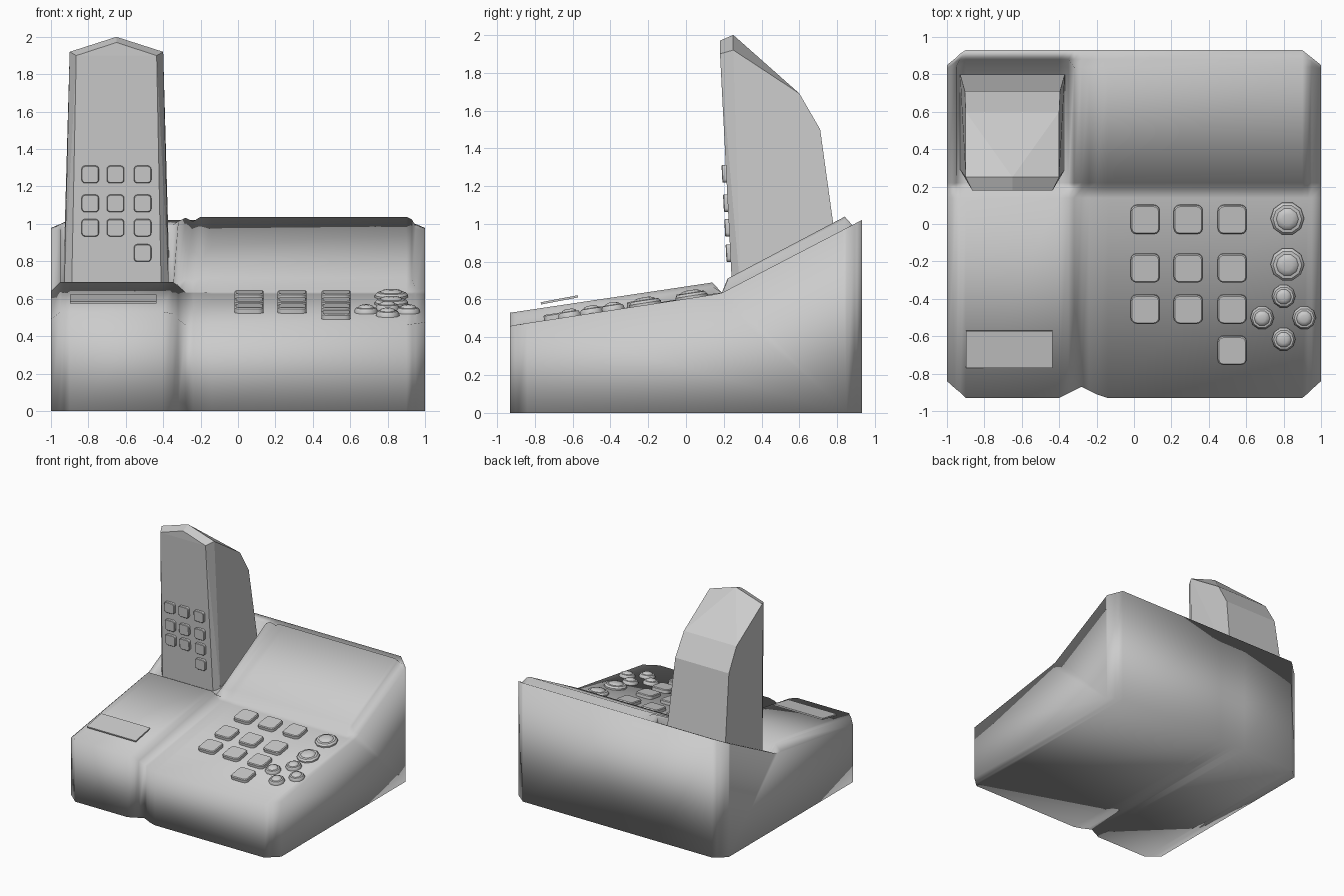
import bpy, bmesh, math
from mathutils import Matrix, Vector

cube = bpy.data.objects.get("Cube")
if cube:
    bpy.data.objects.remove(cube)

grey = bpy.data.materials.new("plain grey")
grey.use_nodes = True
GREY = (0.6, 0.6, 0.6, 1)
grey.diffuse_color = GREY
grey.node_tree.nodes["Principled BSDF"].inputs["Base Color"].default_value = GREY


def finish(name, bm, smooth=None):
    bmesh.ops.recalc_face_normals(bm, faces=bm.faces)
    mesh = bpy.data.meshes.new(name)
    bm.to_mesh(mesh)
    bm.free()
    mesh.materials.append(grey)
    obj = bpy.data.objects.new(name, mesh)
    bpy.context.collection.objects.link(obj)
    if smooth:
        bpy.ops.object.select_all(action='DESELECT')
        obj.select_set(True)
        bpy.context.view_layer.objects.active = obj
        bpy.ops.object.shade_smooth_by_angle(angle=math.radians(smooth))
    return obj


def slope(y):
    return 0.63 + 0.52 * (y - 0.18)


# Base: side profiles lofted across x
# x, front y, front top z, deck back z, slope offsets (low, high), back y
stations = [
    (-1.00, -0.84, 0.49, 0.64, 0, 0, 0.85),
    (-0.95, -0.885, 0.53, 0.69, 0, 0, 0.89),
    (-0.93, -0.90, 0.53, 0.69, -0.03, -0.1, 0.91),
    (-0.90, -0.93, 0.53, 0.69, -0.03, -0.1, 0.93),
    (-0.40, -0.93, 0.53, 0.69, -0.03, -0.1, 0.93),
    (-0.35, -0.905, 0.52, 0.69, -0.03, -0.1, 0.93),
    (-0.32, -0.89, 0.49, 0.67, 0.03, 0.04, 0.93),
    (-0.28, -0.87, 0.46, 0.63, 0.05, 0.06, 0.93),
    (-0.24, -0.89, 0.46, 0.63, 0.04, 0.04, 0.93),
    (-0.20, -0.91, 0.46, 0.63, 0.06, 0.065, 0.93),
    (-0.14, -0.93, 0.46, 0.625, 0.06, 0.065, 0.93),
    (0.90, -0.93, 0.46, 0.625, 0.06, 0.065, 0.93),
    (0.93, -0.905, 0.465, 0.625, 0.05, 0.05, 0.905),
    (0.95, -0.885, 0.467, 0.625, 0, 0, 0.89),
    (1.00, -0.84, 0.475, 0.625, 0, 0, 0.85),
]
bm = bmesh.new()
rings = []
for x, yf, zf, zd, low, high, yb in stations:
    y_top = min(0.84, yb - 0.04)
    y_rim = min(0.88, yb - 0.02)
    profile = [(yf, 0), (yf, zf), (0.14, zd), (0.19, slope(0.19)),
               (0.22, slope(0.22) + low), (y_top, slope(y_top) + high),
               (y_rim, slope(y_rim)), (yb, slope(yb)), (yb, 0)]
    rings.append([bm.verts.new((x, y, z)) for y, z in profile])
for a, b in zip(rings, rings[1:]):
    for i in range(len(a)):
        j = (i + 1) % len(a)
        bm.faces.new((a[i], a[j], b[j], b[i]))
bm.faces.new(rings[0])
bm.faces.new(rings[-1])
finish("base", bm, 180)

# Handset: convex faceted block with a peaked top and chamfered front
HX = -0.65
bm = bmesh.new()
rows = [(0.18, 1.90, 0.215), (0.25, 1.92, 0.25), (0.60, 1.69, 0.25),
        (0.71, 1.50, 0.255), (0.80, 0.85, 0.28), (0.29, 0.62, 0.28),
        (0.246, 0.62, 0.24)]
for y, z, half in rows:
    for side in (-1, 1):
        bm.verts.new((HX + side * half, y, z))
bm.verts.new((HX, 0.18, 1.97))
bm.verts.new((HX, 0.25, 2.0))
bmesh.ops.convex_hull(bm, input=bm.verts)
bmesh.ops.dissolve_limit(bm, angle_limit=0.02, verts=bm.verts, edges=bm.edges)
finish("handset", bm)


def rounded_key(name, place, tilt, size, height):
    bm = bmesh.new()
    bmesh.ops.create_cube(bm, size=1)
    bmesh.ops.scale(bm, vec=(size, size, height), verts=bm.verts)
    upright = [e for e in bm.edges if abs(e.verts[0].co.z - e.verts[1].co.z) > height / 2]
    bmesh.ops.bevel(bm, geom=upright, offset=size * 0.2, segments=3, profile=0.5, affect='EDGES')
    rim = [e for e in bm.edges if all(v.co.z > 0 for v in e.verts)]
    bmesh.ops.bevel(bm, geom=rim, offset=size * 0.04, segments=1, affect='EDGES')
    bm.transform(Matrix.Translation(place) @ Matrix.Rotation(tilt, 4, 'X'))
    finish(name, bm, 35)


def deck(y):
    return 0.46 + 0.154 * (y + 0.93)


DECK_TILT = math.atan(0.154)

# Base keypad: three full rows and one extra key
columns = (0.06, 0.29, 0.525)
keys = [(x, y) for y in (0.025, -0.235, -0.455) for x in columns] + [(columns[2], -0.675)]
for x, y in keys:
    rounded_key("base_key", Vector((x, y, deck(y) + 0.01)), DECK_TILT, 0.155, 0.04)

# Handset keypad
columns = (-0.79, -0.655, -0.51)
keys = [(x, z) for z in (1.265, 1.11, 0.98) for x in columns] + [(columns[2], 0.845)]
for x, z in keys:
    y = 0.18 + 0.0516 * (1.90 - z)
    rounded_key("handset_key", Vector((x, y - 0.005, z)), math.radians(93), 0.093, 0.035)


# Round buttons: lathed ten-sided domes
def round_button(name, x, y, radius):
    bm = bmesh.new()
    outline = [(1, -0.005), (1, 0.012), (0.85, 0.026), (0.66, 0.028), (0.58, 0.036), (0.3, 0.042)]
    loops = []
    for r, z in outline:
        loops.append([bm.verts.new((math.cos(k * math.tau / 10) * r * radius,
                                    math.sin(k * math.tau / 10) * r * radius, z))
                      for k in range(10)])
    for a, b in zip(loops, loops[1:]):
        for k in range(10):
            n = (k + 1) % 10
            bm.faces.new((a[k], a[n], b[n], b[k]))
    bm.faces.new(loops[0])
    bm.faces.new(loops[-1])
    bm.transform(Matrix.Translation((x, y, deck(y))) @ Matrix.Rotation(DECK_TILT, 4, 'X'))
    finish(name, bm, 40)


for y in (0.03, -0.215):
    round_button("large_round_button", 0.82, y, 0.09)
for x, y in ((0.8, -0.385), (0.685, -0.5), (0.91, -0.5), (0.8, -0.615)):
    round_button("small_round_button", x, y, 0.063)

# Caller display plate above the left deck
bm = bmesh.new()
bmesh.ops.create_cube(bm, size=1)
bmesh.ops.scale(bm, vec=(0.465, 0.2, 0.012), verts=bm.verts)
bm.transform(Matrix.Translation((-0.667, -0.67, 0.598)) @ Matrix.Rotation(math.atan(0.19), 4, 'X'))
finish("display_plate", bm)
